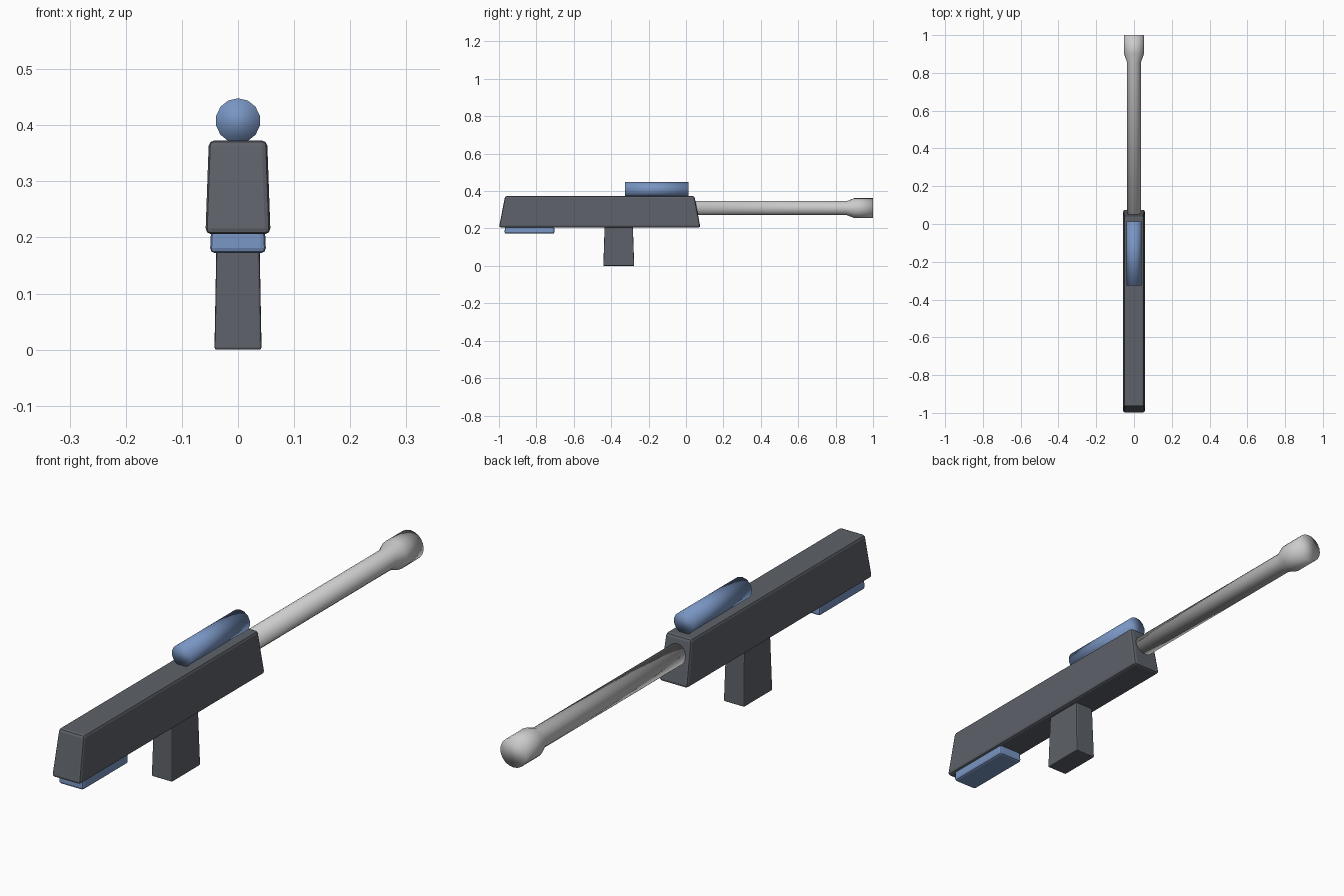
import bpy, bmesh, math

if "Cube" in bpy.data.objects:
    bpy.data.objects.remove(bpy.data.objects["Cube"])


def material(name, rgb):
    mat = bpy.data.materials.new(name)
    mat.diffuse_color = (*rgb, 1)
    mat.use_nodes = True
    mat.node_tree.nodes["Principled BSDF"].inputs["Base Color"].default_value = mat.diffuse_color
    return mat


BLUE = material("blue", (0.19, 0.30, 0.54))
DARK = material("dark_grey", (0.11, 0.12, 0.14))


def add_object(name, bm, mat=None):
    bmesh.ops.recalc_face_normals(bm, faces=bm.faces[:])
    mesh = bpy.data.meshes.new(name)
    bm.to_mesh(mesh)
    bm.free()
    if mat:
        mesh.materials.append(mat)
    obj = bpy.data.objects.new(name, mesh)
    bpy.context.collection.objects.link(obj)
    return obj


def tapered_box(name, bottom, top, mat, bevel):
    """bottom and top are (half width, y back, y front, z)."""
    bm = bmesh.new()
    bmesh.ops.create_cube(bm, size=2)
    for v in bm.verts:
        w, y0, y1, z = top if v.co.z > 0 else bottom
        v.co = (w * v.co.x, y1 if v.co.y > 0 else y0, z)
    obj = add_object(name, bm, mat)
    mod = obj.modifiers.new("soft_edges", 'BEVEL')
    mod.width, mod.segments = bevel, 2
    return obj


def tube(name, stations, z, sides, mat=None):
    """Smooth closed tube along y through (y, radius) stations."""
    bm = bmesh.new()
    rings = []
    for y, r in stations:
        angles = [2 * math.pi * i / sides for i in range(sides)]
        rings.append([bm.verts.new((r * math.sin(a), y, z + r * math.cos(a))) for a in angles])
    for a, b in zip(rings, rings[1:]):
        for i in range(sides):
            j = (i + 1) % sides
            bm.faces.new((a[i], a[j], b[j], b[i]))
    bm.faces.new(rings[0])
    bm.faces.new(rings[-1])
    for f in bm.faces:
        f.smooth = True
    return add_object(name, bm, mat)


# Main body, wider and longer at the bottom
tapered_box("body", (0.058, -1.0, 0.077, 0.206), (0.052, -0.967, 0.045, 0.373), DARK, 0.01)
# Grip below the body
tapered_box("grip", (0.042, -0.442, -0.277, 0.0), (0.038, -0.435, -0.284, 0.215), DARK, 0.004)
# Pad under the rear
tapered_box("rear_pad", (0.05, -0.97, -0.703, 0.172), (0.048, -0.968, -0.705, 0.215), BLUE, 0.009)
# Sight tube on top
tube("sight", [(-0.326, 0.04), (0.013, 0.04)], 0.408, 14, BLUE)
# Barrel with flared muzzle
tube("barrel", [(0.03, 0.038), (0.86, 0.038), (0.90, 0.053), (1.0, 0.053)], 0.309, 20)
